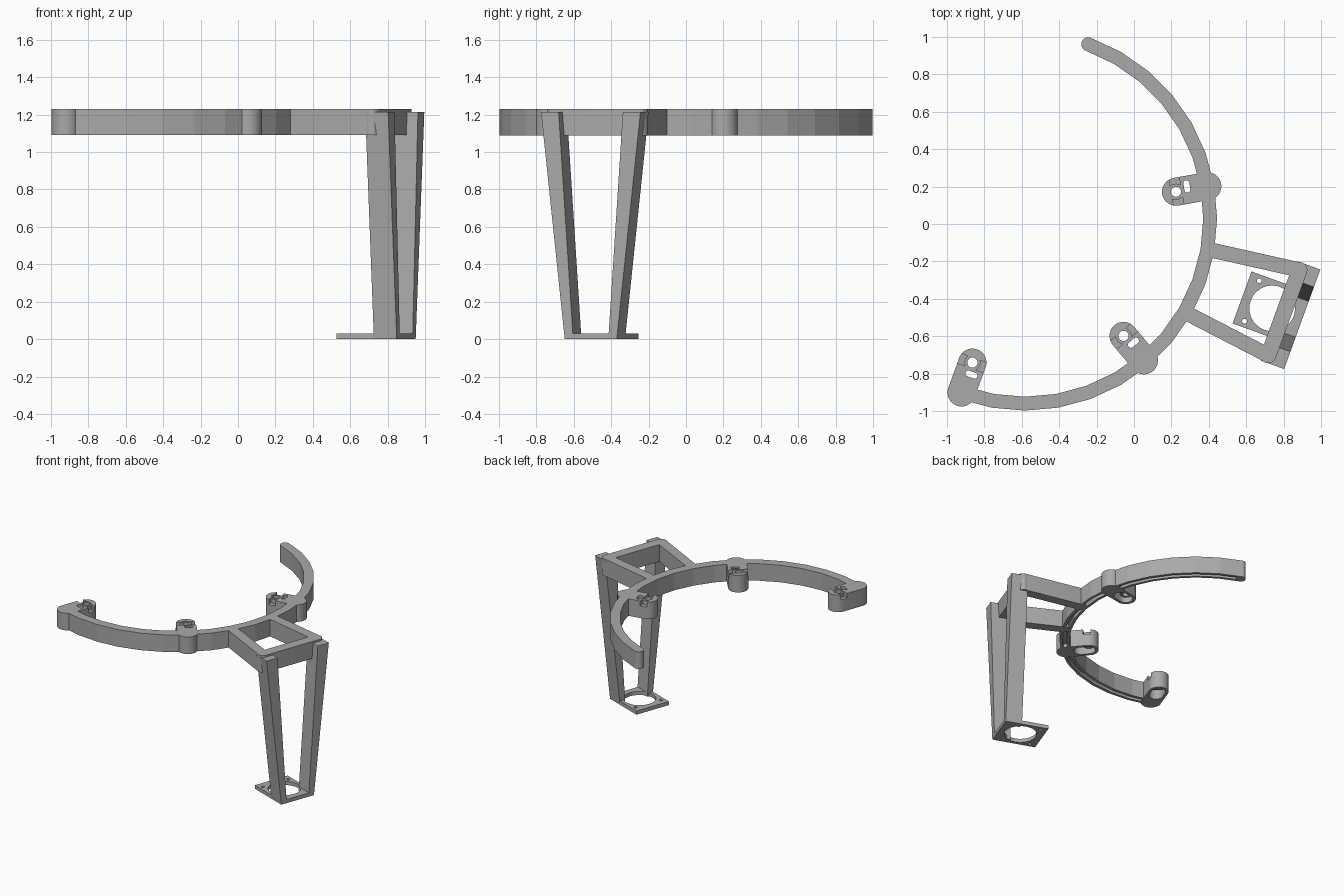
import bpy
import bmesh
import math

if "Cube" in bpy.data.objects:
    bpy.data.objects.remove(bpy.data.objects["Cube"])

CENTRE = (-0.583, 0.03)
RADIUS = 0.99
LOW, HIGH = 1.09, 1.23
PIN = 0.82

grey = bpy.data.materials.new("plain_grey")
grey.use_nodes = True
colour = (0.40, 0.40, 0.40, 1)
grey.diffuse_color = colour
grey.node_tree.nodes["Principled BSDF"].inputs["Base Color"].default_value = colour


def finish(bm, name, angle=0, smooth=False):
    """Turn a mesh made in the radial frame into an object."""
    bmesh.ops.recalc_face_normals(bm, faces=bm.faces)
    mesh = bpy.data.meshes.new(name)
    bm.to_mesh(mesh)
    bm.free()
    mesh.materials.append(grey)
    obj = bpy.data.objects.new(name, mesh)
    bpy.context.collection.objects.link(obj)
    obj.location = (*CENTRE, 0)
    obj.rotation_euler.z = math.radians(angle)
    if smooth:
        soften(obj)
    return obj


def soften(obj):
    bpy.ops.object.select_all(action='DESELECT')
    obj.select_set(True)
    bpy.context.view_layer.objects.active = obj
    bpy.ops.object.shade_smooth_by_angle(angle=math.radians(30))


def prism(name, base, z0, z1, top=None, angle=0, smooth=False):
    bm = bmesh.new()
    lower = [bm.verts.new((x, y, z0)) for x, y in base]
    upper = [bm.verts.new((x, y, z1)) for x, y in (top or base)]
    bm.faces.new(lower)
    bm.faces.new(upper)
    for i in range(len(lower)):
        j = (i + 1) % len(lower)
        bm.faces.new((lower[i], lower[j], upper[j], upper[i]))
    return finish(bm, name, angle, smooth)


def rect(u0, u1, v0, v1):
    return [(u0, v0), (u1, v0), (u1, v1), (u0, v1)]


def capsule(a, b, r, sides=16):
    """Outline with rounded ends around the line from a to b."""
    turn = math.atan2(b[1] - a[1], b[0] - a[0])
    pts = []
    for end, start in ((b, turn - math.pi / 2), (a, turn + math.pi / 2)):
        for i in range(sides + 1):
            t = start + math.pi * i / sides
            pts.append((end[0] + r * math.cos(t), end[1] + r * math.sin(t)))
    return pts


def circle(u, v, r, sides=32):
    return [(u + r * math.cos(math.tau * i / sides), v + r * math.sin(math.tau * i / sides))
            for i in range(sides)]


def cut(obj, cutters):
    for cutter in cutters:
        cutter.hide_render = True
        mod = obj.modifiers.new("cut", 'BOOLEAN')
        mod.operation = 'DIFFERENCE'
        mod.solver = 'EXACT'
        mod.object = cutter
        bpy.context.view_layer.objects.active = obj
        bpy.ops.object.modifier_apply(modifier=mod.name)
        bpy.data.objects.remove(cutter)


# Half ring with a groove along its underside
bm = bmesh.new()
w, g, roof = 0.037, 0.015, LOW + 0.03
section = [(-w, LOW), (-g, LOW), (-g, roof), (g, roof), (g, LOW), (w, LOW), (w, HIGH), (-w, HIGH)]
rows = []
for step in range(19):
    t = math.radians(-110 + 10 * step)
    rows.append([bm.verts.new(((RADIUS + d) * math.cos(t), (RADIUS + d) * math.sin(t), z))
                 for d, z in section])
for a, b in zip(rows, rows[1:]):
    for i in range(len(section)):
        j = (i + 1) % len(section)
        bm.faces.new((a[i], a[j], b[j], b[i]))
bm.faces.new(rows[0])
bm.faces.new(rows[-1])
finish(bm, "half_ring")
prism("ring_tip", circle(RADIUS, 0, w), LOW, HIGH, angle=70, smooth=True)

# Three holders pointing to the ring centre, each with a hollow and a pin tube
for place, angle in (("rear", 10), ("middle", -50), ("front", -110)):
    holder = prism(place + "_holder", capsule((PIN, 0), (RADIUS, 0), 0.075), LOW, HIGH, angle=angle)
    cut(holder, [
        prism("hollow", capsule((PIN, 0), (PIN + 0.06, 0), 0.052), LOW - 0.1, HIGH - 0.06, angle=angle),
        prism("cross_slot", rect(PIN - 0.025, PIN + 0.03, -0.1, 0.1), HIGH - 0.04, HIGH + 0.1, angle=angle),
        prism("gap", capsule((PIN + 0.062, 0.0), (PIN + 0.062, 0.035), 0.016),
              LOW - 0.1, HIGH + 0.1, angle=angle),
        prism("bore", circle(PIN, 0, 0.035), LOW - 0.1, HIGH + 0.1, angle=angle),
    ])
    soften(holder)
    tube = prism(place + "_pin_tube", circle(PIN, 0, 0.043), HIGH - 0.1, HIGH - 0.005, angle=angle)
    cut(tube, [prism("bore", circle(PIN, 0, 0.027), LOW, HIGH + 0.1, angle=angle)])
    soften(tube)

# Bracket frame: two spreading beams and a cross bar
SIDE = -20
for side, name in ((1, "left"), (-1, "right")):
    prism(name + "_beam", capsule((0.99, side * 0.181), (1.473, side * 0.243), 0.04),
          LOW, HIGH, angle=SIDE, smooth=True)
    # Leg tapering and closing in towards the foot
    foot = rect(1.447, 1.577, side * 0.10, side * 0.148)
    head = rect(1.447, 1.577, side * 0.183, side * 0.283)
    prism(name + "_leg", foot, 0, 1.215, top=head, angle=SIDE)
prism("cross_bar", capsule((1.473, -0.243), (1.473, 0.243), 0.042), LOW, HIGH, angle=SIDE, smooth=True)

# Foot plate with a round opening and four screw holes
plate = prism("foot_plate", rect(1.235, 1.577, -0.148, 0.148), 0, 0.03, angle=SIDE)
holes = [prism("opening", circle(1.406, 0, 0.122), -0.1, 0.1, angle=SIDE)]
for u in (-0.115, 0.115):
    for v in (-0.115, 0.115):
        holes.append(prism("screw_hole", circle(1.406 + u, v, 0.013, 16), -0.1, 0.1, angle=SIDE))
cut(plate, holes)
soften(plate)
